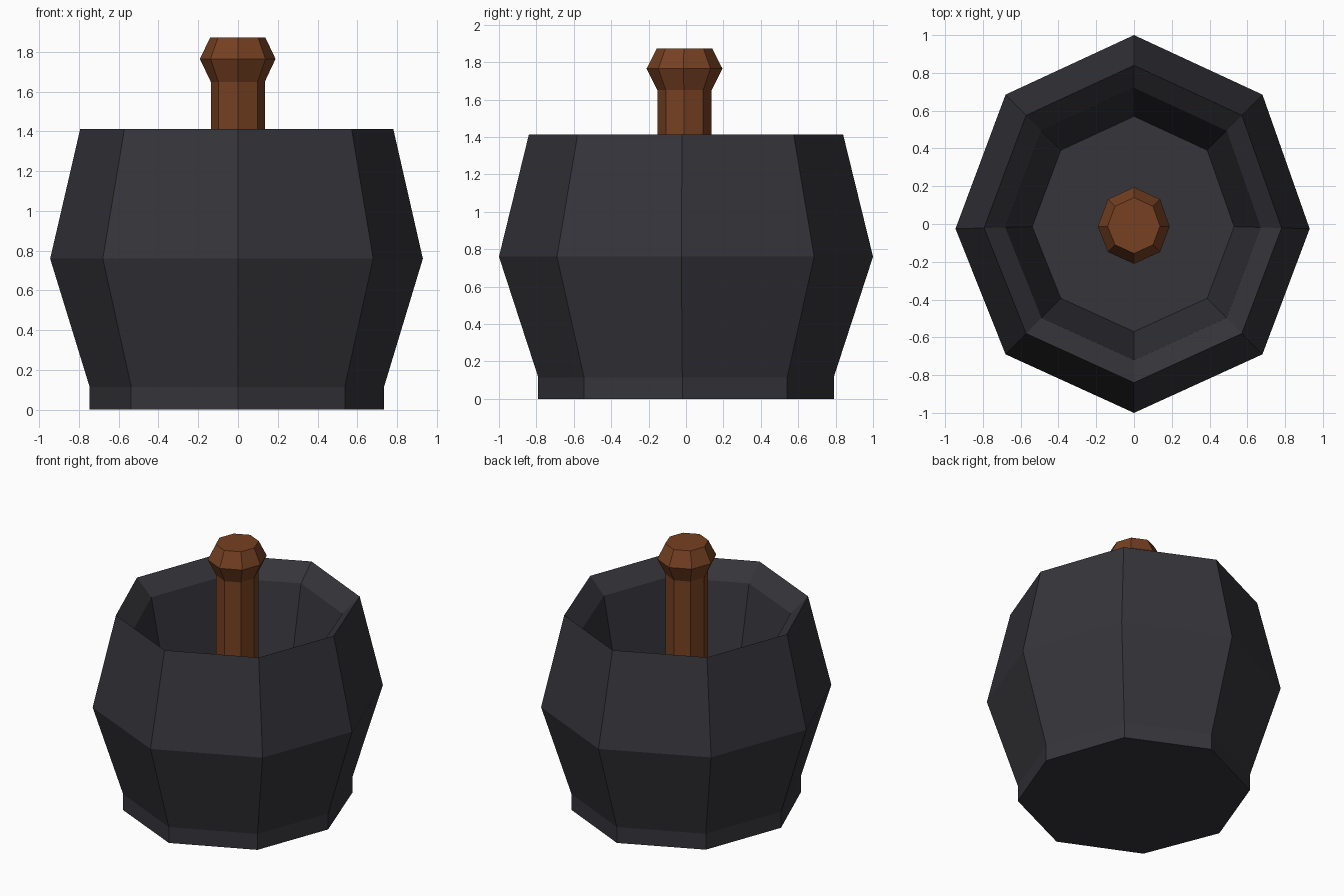
import bpy, bmesh

if "Cube" in bpy.data.objects:
    bpy.data.objects.remove(bpy.data.objects["Cube"])

# Slightly uneven octagon shared by every ring (unit scale)
OCT = [(0, -1), (0.68, -0.69), (0.93, -0.025), (0.68, 0.685),
       (0, 1), (-0.68, 0.685), (-0.945, -0.025), (-0.68, -0.69)]


def material(name, rgb):
    m = bpy.data.materials.new(name)
    m.diffuse_color = (*rgb, 1)
    m.use_nodes = True
    m.node_tree.nodes["Principled BSDF"].inputs["Base Color"].default_value = m.diffuse_color
    return m


def lathe(name, profile, mat, cx=0.0, cy=0.0):
    """Skin octagon rings (radius, z) and cap both ends."""
    bm = bmesh.new()
    rings = [[bm.verts.new((cx + r * x, cy + r * y, z)) for x, y in OCT]
             for r, z in profile]
    for a, b in zip(rings, rings[1:]):
        for i in range(8):
            j = (i + 1) % 8
            bm.faces.new((a[i], a[j], b[j], b[i]))
    bm.faces.new(rings[0][::-1])
    bm.faces.new(rings[-1])
    me = bpy.data.meshes.new(name)
    bm.to_mesh(me)
    bm.free()
    me.materials.append(mat)
    ob = bpy.data.objects.new(name, me)
    bpy.context.collection.objects.link(ob)
    return ob


stone = material("dark stone", (0.036, 0.035, 0.043))
wood = material("brown wood", (0.18, 0.052, 0.016))

FLOOR = 0.55
# Bowl: foot, belly, rim, bevelled lip, inner wall, floor
lathe("mortar_bowl", [(0.79, 0), (0.79, 0.115), (1.0, 0.76), (0.84, 1.413),
                      (0.72, 1.30), (0.57, FLOOR)], stone)
# Pestle: shaft, flared knob, flat top
lathe("pestle", [(0.145, FLOOR), (0.145, 1.65), (0.203, 1.765), (0.148, 1.873)],
      wood, 0.0, -0.008)
